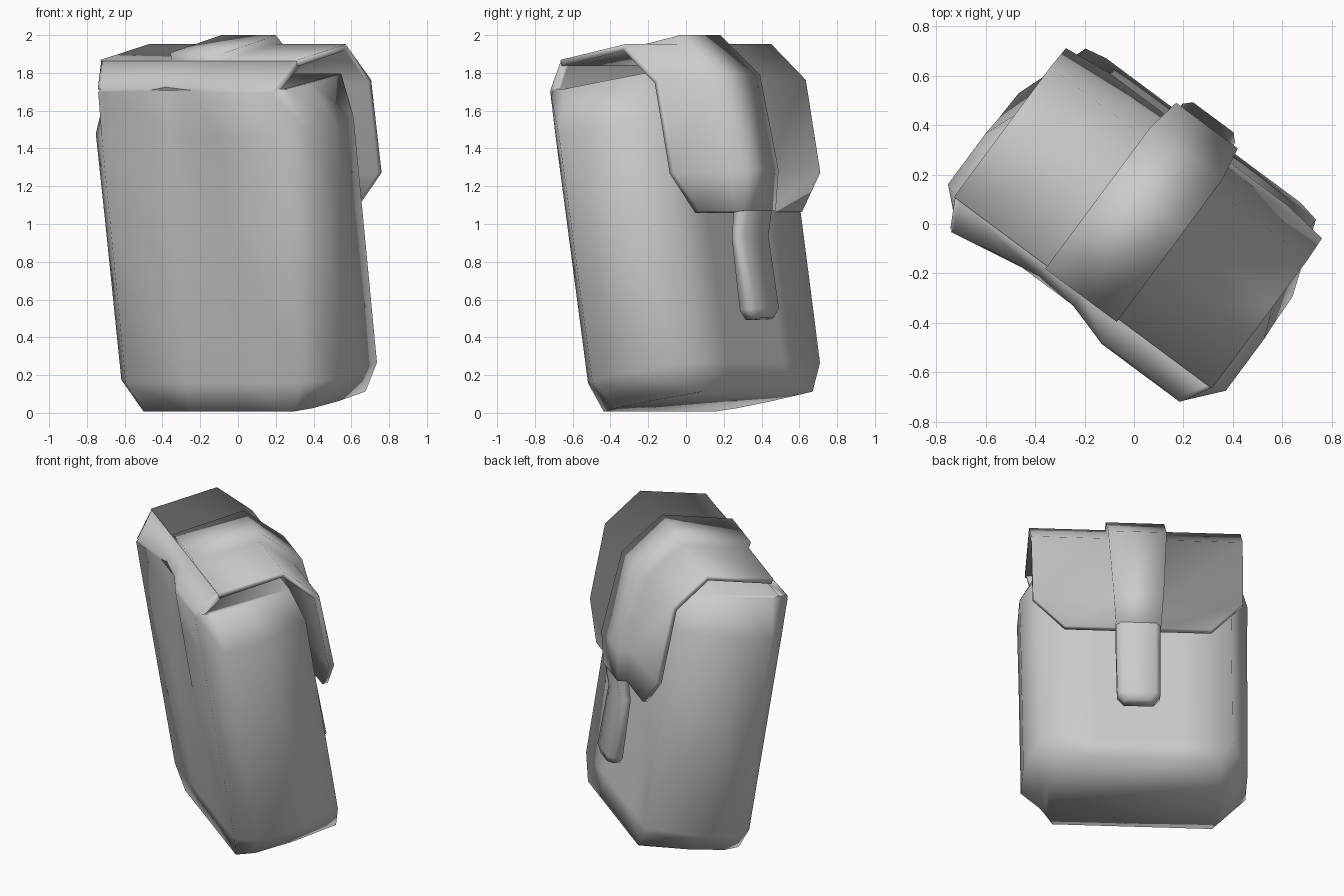
import bpy, bmesh, math
from mathutils import Matrix, Vector

cube = bpy.data.objects.get("Cube")
if cube:
    bpy.data.objects.remove(cube)

# The bag is turned about z and leans towards its back
POSE = Matrix.Rotation(math.radians(-36.6), 4, 'Z') @ Matrix.Rotation(math.radians(9.3), 4, 'X')

grey = bpy.data.materials.new("plain grey")
grey.use_nodes = True
grey.diffuse_color = (0.6, 0.6, 0.6, 1)
grey.node_tree.nodes["Principled BSDF"].inputs["Base Color"].default_value = (0.6, 0.6, 0.6, 1)


def loft(name, sections):
    """Skin a row of closed sections and cap both ends."""
    bm = bmesh.new()
    rings = [[bm.verts.new(p) for p in sec] for sec in sections]
    n = len(rings[0])
    for a, b in zip(rings, rings[1:]):
        for i in range(n):
            j = (i + 1) % n
            bm.faces.new((a[i], a[j], b[j], b[i]))
    bm.faces.new(rings[0])
    bm.faces.new(rings[-1])
    bmesh.ops.recalc_face_normals(bm, faces=bm.faces)
    for f in bm.faces:
        f.smooth = True
    mesh = bpy.data.meshes.new(name)
    bm.to_mesh(mesh)
    bm.free()
    mesh.transform(POSE)
    mesh.materials.append(grey)
    obj = bpy.data.objects.new(name, mesh)
    bpy.context.collection.objects.link(obj)
    return obj


def mirrored(half, dent):
    """Mirror a half section and push in one inner back point and the middle."""
    other = [(-x, y, z) for x, y, z in reversed(half)]
    x, y, z = other[0]
    other[0] = (x, y + dent, z)
    return [Vector(p) for p in half + [(0, y + dent * 0.8, z)] + other]


# Body: chamfered sections, with a shallow dent high on the back
def body_section(z, side, corner, back, front, dent):
    return mirrored([(0.25, front, z), (corner, front, z), (side, front - 0.31, z),
                     (side, back + 0.11, z), (corner, back, z), (0.185, back, z)], dent)


# Lip: thin continuation of the back that rises to carry the flap
def lip_section(back, front, z_back, z_front, half, dent):
    return mirrored([(0.25, front, z_front), (half - 0.02, front, z_front),
                     (half, front, z_front), (half, back, z_back),
                     (half - 0.02, back, z_back), (0.185, back, z_back)], dent)


loft("bag_body", [body_section(*r) for r in (
    (0.035, 0.54, 0.49, -0.174, 0.483, 0),
    (0.19, 0.69, 0.58, -0.187, 0.49, 0),
    (1.05, 0.695, 0.58, -0.187, 0.493, 0),
    (1.51, 0.70, 0.58, -0.187, 0.495, 0.06),
    (1.75, 0.60, 0.575, -0.187, 0.43, 0.07))] + [lip_section(*r) for r in (
    (-0.175, -0.13, 1.765, 1.752, 0.585, 0.06),
    (-0.04, -0.01, 1.895, 1.865, 0.645, 0))])


# Flap with the strap raised along its middle
def flap_section(y, z, angle, half, strap, step):
    out = Vector((0, math.cos(angle), math.sin(angle)))
    base = Vector((0, y, z))
    pts = [(-half, 0), (-strap, 0), (-strap, step), (strap, step),
           (strap, 0), (half, 0), (half, -0.035), (-half, -0.035)]
    return [base + out * d + Vector((x, 0, 0)) for x, d in pts]


loft("flap", [flap_section(y, z, math.radians(a), h, s, st) for y, z, a, h, s, st in (
    (-0.04, 1.9, 100, 0.65, 0.18, 0.04),
    (0.395, 1.913, 65, 0.65, 0.18, 0.05),
    (0.588, 1.69, 20, 0.65, 0.18, 0.055),
    (0.607, 1.19, 0, 0.645, 0.155, 0.09),
    (0.597, 0.98, 0, 0.45, 0.14, 0.058))])


# Strap tail hanging below the flap
def tail_section(z, inner, outer, h):
    e = 0.03
    pts = [(-h, inner), (h, inner), (h, outer - e), (h - e, outer),
           (e - h, outer), (-h, outer - e)]
    return [Vector((x, y, z)) for x, y in pts]


loft("strap_tail", [tail_section(*r) for r in (
    (1.02, 0.59, 0.655, 0.137),
    (0.97, 0.58, 0.65, 0.137),
    (0.85, 0.548, 0.61, 0.137),
    (0.46, 0.535, 0.62, 0.132),
    (0.41, 0.535, 0.605, 0.09))])
